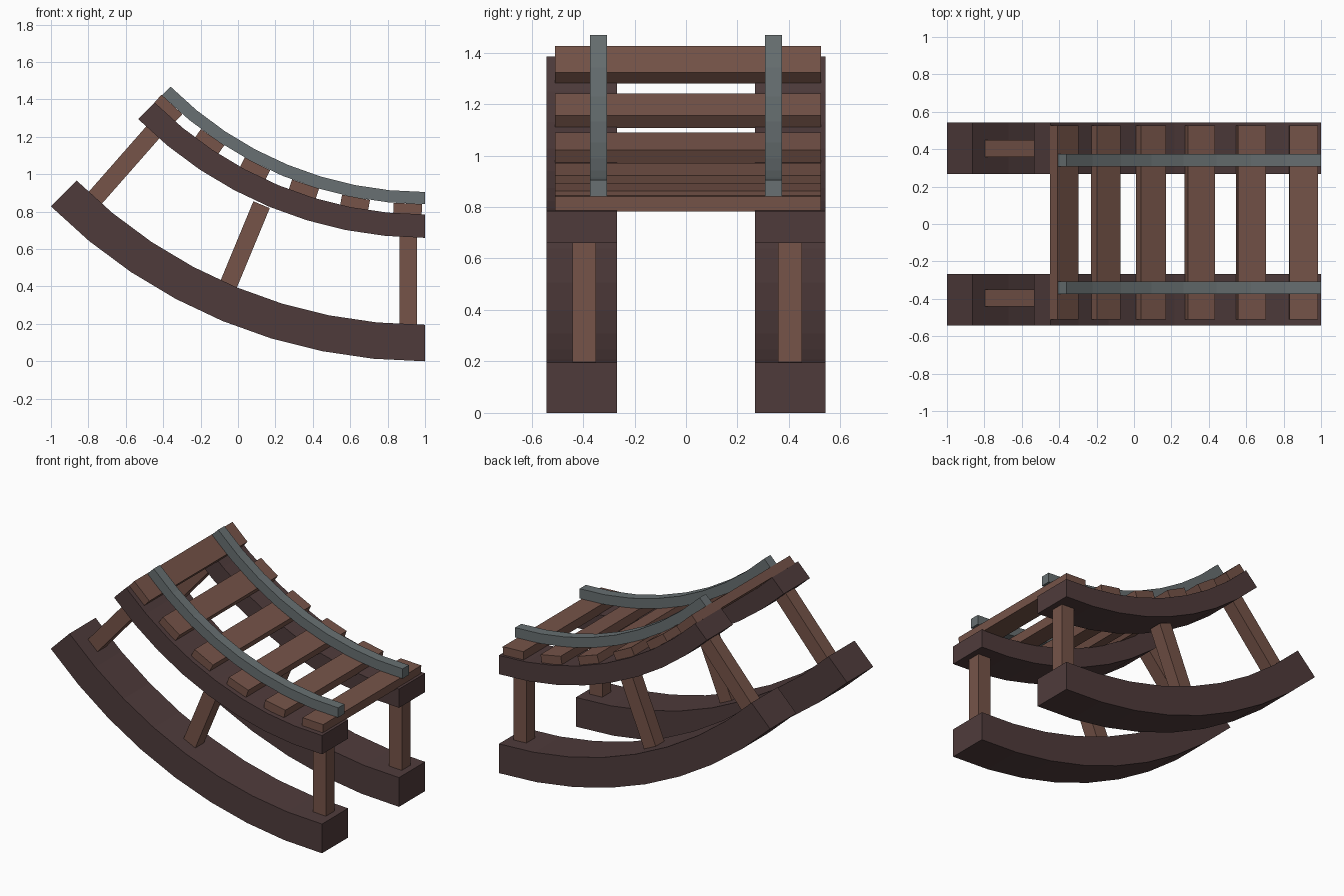
import bpy, bmesh
from math import sin, cos, radians
from mathutils import Matrix, Vector

cube = bpy.data.objects.get("Cube")
if cube:
    bpy.data.objects.remove(cube, do_unlink=True)


def material(name, rgb):
    mat = bpy.data.materials.new(name)
    mat.use_nodes = True
    mat.diffuse_color = (*rgb, 1)
    mat.node_tree.nodes["Principled BSDF"].inputs["Base Color"].default_value = (*rgb, 1)
    return mat


DARK_WOOD = material("dark wood", (0.078, 0.044, 0.044))
LIGHT_WOOD = material("light wood", (0.180, 0.088, 0.066))
STEEL = material("steel", (0.138, 0.162, 0.168))

# All curved parts share one arc centre above the low end
CENTRE = Vector((1, 0, 2.83))
SWEEP = 45
SEGMENTS = 8


def on_arc(radius, degrees, y=0):
    a = radians(degrees)
    return CENTRE + Vector((-radius * sin(a), y, -radius * cos(a)))


def finish(name, bm, mat):
    bmesh.ops.recalc_face_normals(bm, faces=bm.faces)
    mesh = bpy.data.meshes.new(name)
    bm.to_mesh(mesh)
    bm.free()
    mesh.materials.append(mat)
    obj = bpy.data.objects.new(name, mesh)
    bpy.context.collection.objects.link(obj)
    return obj


def curved_beam(name, outer, inner, y0, y1, mat):
    """Rectangular section swept along the arc in straight segments."""
    bm = bmesh.new()
    corners = [(outer, y0), (outer, y1), (inner, y1), (inner, y0)]
    rings = [[bm.verts.new(on_arc(r, SWEEP * i / SEGMENTS, y)) for r, y in corners]
             for i in range(SEGMENTS + 1)]
    for a, b in zip(rings, rings[1:]):
        for k in range(4):
            n = (k + 1) % 4
            bm.faces.new((a[k], a[n], b[n], b[k]))
    bm.faces.new(rings[0])
    bm.faces.new(rings[-1])
    return finish(name, bm, mat)


def box(name, centre, size, tilt, mat):
    """Box leaning by tilt degrees about the y axis."""
    bm = bmesh.new()
    bmesh.ops.create_cube(bm, size=1)
    bm.transform(Matrix.Translation(centre) @ Matrix.Rotation(radians(tilt), 4, 'Y')
                 @ Matrix.Diagonal((*size, 1)))
    return finish(name, bm, mat)


# Beams, rails and posts on both sides
posts = {"low": ((0.91, 0.19), (0.91, 0.67)),
         "middle": ((-0.055, 0.40), (0.126, 0.837)),
         "high": ((-0.772, 0.864), (-0.45, 1.23))}
for side, s in (("front", -1), ("back", 1)):
    curved_beam(side + "_lower_beam", 2.83, 2.635, s * 0.268, s * 0.543, DARK_WOOD)
    curved_beam(side + "_upper_beam", 2.17, 2.045, s * 0.268, s * 0.543, DARK_WOOD)
    curved_beam(side + "_rail", 1.99, 1.925, s * 0.34 - 0.033, s * 0.34 + 0.033, STEEL)
    for label, (foot, head) in posts.items():
        a, b = Vector((foot[0], 0, foot[1])), Vector((head[0], 0, head[1]))
        lean = (b - a).angle(Vector((0, 0, 1)))
        mid = (a + b) / 2 + Vector((0, s * 0.4 + 0.004, 0))
        box(f"{side}_{label}_post", mid, (0.095, 0.092, (b - a).length),
            lean * 180 / 3.14159, LIGHT_WOOD)

# Cross slats between the upper beams and the rails
for i in range(6):
    angle = 2.64 + 8.05 * i
    box(f"slat_{i + 1}", on_arc(2.017, angle, 0.008), (0.152, 1.035, 0.058),
        angle, LIGHT_WOOD)
